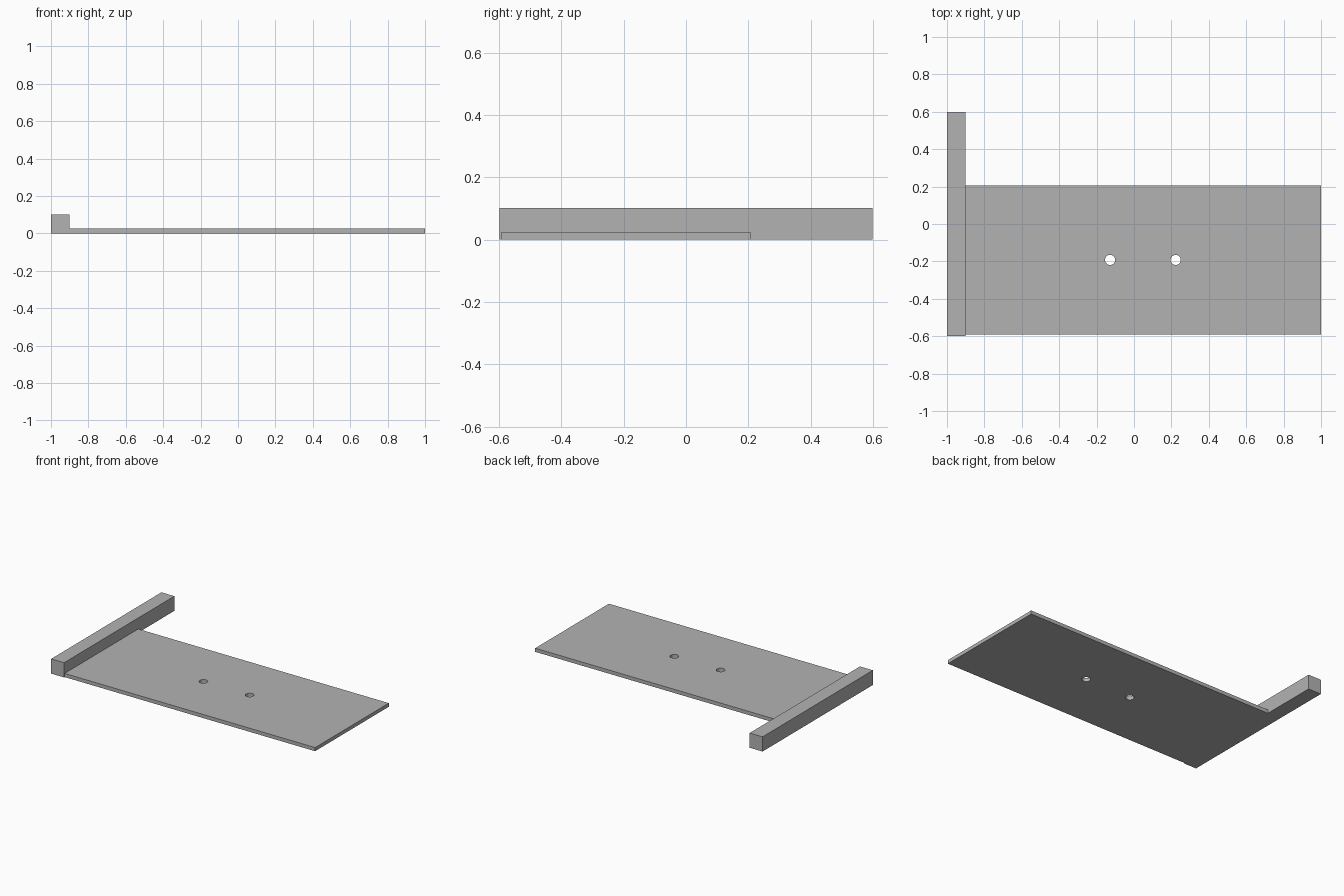
import bpy

cube = bpy.data.objects.get("Cube")
if cube:
    bpy.data.objects.remove(cube, do_unlink=True)

GREY = (0.45, 0.45, 0.45, 1.0)
grey = bpy.data.materials.new("plain_grey")
grey.use_nodes = True
grey.diffuse_color = GREY
grey.node_tree.nodes["Principled BSDF"].inputs["Base Color"].default_value = GREY


def box(name, low, high):
    """Axis-aligned box between two corners."""
    centre = [(a + b) / 2 for a, b in zip(low, high)]
    bpy.ops.mesh.primitive_cube_add(size=1, location=centre)
    obj = bpy.context.object
    obj.name = name
    obj.scale = [b - a for a, b in zip(low, high)]
    bpy.ops.object.transform_apply(location=False, rotation=False, scale=True)
    obj.data.materials.append(grey)
    return obj


# Tall crossbar at the right end, and the thin blade that butts against it
bar_inner = -0.902
box("crossbar", (-1, -0.598, 0), (bar_inner, 0.598, 0.101))
blade = box("blade", (bar_inner, -0.592, 0), (1, 0.207, 0.025))

# Two round holes through the blade
for i, x in enumerate((-0.128, 0.223)):
    bpy.ops.mesh.primitive_cylinder_add(vertices=32, radius=0.027, depth=0.2,
                                        location=(x, -0.192, 0))
    cutter = bpy.context.object
    cutter.name = f"hole_cutter_{i + 1}"
    cutter.data.materials.append(grey)
    cutter.hide_render = True
    cutter.hide_set(True)
    cut = blade.modifiers.new(f"hole_{i + 1}", 'BOOLEAN')
    cut.operation = 'DIFFERENCE'
    cut.solver = 'EXACT'
    cut.object = cutter
